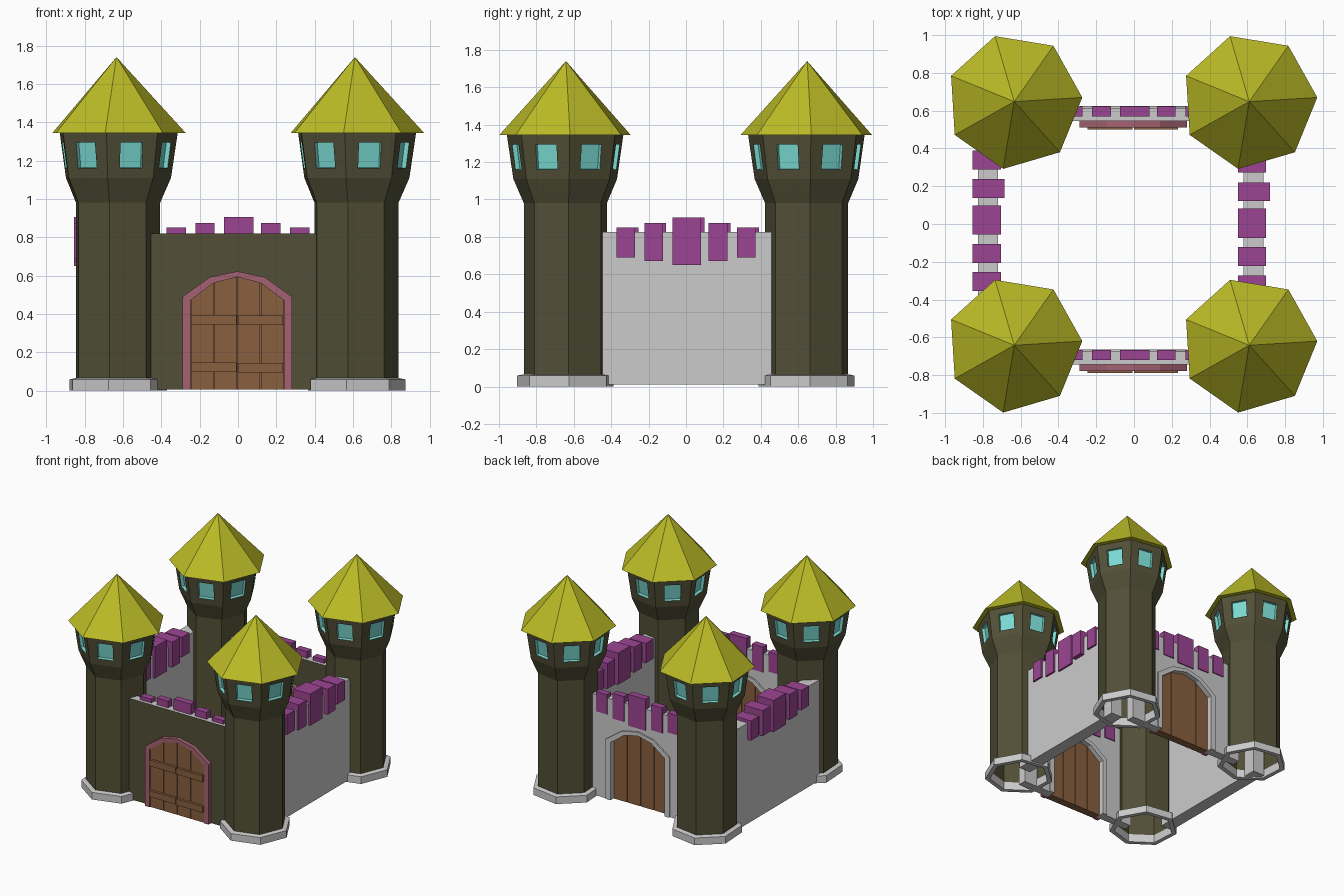
import bpy, bmesh, math
from mathutils import Vector

if "Cube" in bpy.data.objects:
    bpy.data.objects.remove(bpy.data.objects["Cube"])

SIDES, TURN = 7, math.radians(3.5)
TOWER_X, TOWER_Y = (-0.634, 0.61), (-0.642, 0.648)


def material(name, rgb):
    m = bpy.data.materials.new(name)
    m.diffuse_color = (*rgb, 1)
    m.use_nodes = True
    m.node_tree.nodes["Principled BSDF"].inputs["Base Color"].default_value = m.diffuse_color
    return m


OLIVE = material("olive stone", (0.085, 0.08, 0.038))
YELLOW = material("yellow roof", (0.50, 0.50, 0.02))
PURPLE = material("purple stone", (0.33, 0.06, 0.29))
CYAN = material("window glass", (0.20, 0.72, 0.66))
BROWN = material("wood", (0.25, 0.115, 0.05))
PINK = material("pink stone", (0.37, 0.12, 0.17))
GREY = material("grey stone", (0.6, 0.6, 0.6))


def finish(bm, name, mats, loc=(0, 0, 0), fix=True):
    if fix:
        bmesh.ops.recalc_face_normals(bm, faces=bm.faces)
    me = bpy.data.meshes.new(name)
    bm.to_mesh(me)
    bm.free()
    for m in mats:
        me.materials.append(m)
    ob = bpy.data.objects.new(name, me)
    ob.location = loc
    bpy.context.collection.objects.link(ob)
    return ob


def lathe(profile, closed=False):
    """Seven-sided revolve; returns the bmesh and the face bands."""
    bm = bmesh.new()
    rings = []
    for r, z in profile:
        if r == 0:
            rings.append([bm.verts.new((0, 0, z))] * SIDES)
        else:
            rings.append([bm.verts.new((r * math.cos(TURN + k * math.tau / SIDES),
                                        r * math.sin(TURN + k * math.tau / SIDES), z))
                          for k in range(SIDES)])
    pairs = list(zip(rings, rings[1:]))
    if closed:
        pairs.append((rings[-1], rings[0]))
    bands = []
    for a, b in pairs:
        band = []
        for k in range(SIDES):
            n = (k + 1) % SIDES
            quad = list(dict.fromkeys((a[k], a[n], b[n], b[k])))
            band.append(bm.faces.new(quad))
        bands.append(band)
    return bm, bands


def prism(name, outline, y0, y1, mats, loc=(0, 0, 0), front_slot=0):
    """Extrude an x-z outline along y; front_slot colours the -y face."""
    bm = bmesh.new()
    front = bm.faces.new([bm.verts.new((x, y0, z)) for x, z in outline])
    ext = bmesh.ops.extrude_face_region(bm, geom=[front], use_keep_orig=True)
    for v in ext["geom"]:
        if isinstance(v, bmesh.types.BMVert):
            v.co.y = y1
    front.material_index = front_slot
    return finish(bm, name, mats, loc)


def box(name, lo, hi, mat, loc=(0, 0, 0)):
    outline = [(lo[0], lo[2]), (hi[0], lo[2]), (hi[0], hi[2]), (lo[0], hi[2])]
    return prism(name, outline, lo[1], hi[1], [mat], loc)


def tower(x, y):
    # Shaft and flared head, with a recessed window in every head facet
    bm, bands = lathe([(0.228, 0.01), (0.228, 0.98), (0.285, 1.11), (0.32, 1.345)])
    up = Vector((0, 0, 1))
    bm.normal_update()
    for f in bands[2]:
        mid, n = f.calc_center_median(), f.normal.copy()
        side = up.cross(n).normalized()
        rise = n.cross(side)
        bmesh.ops.inset_individual(bm, faces=[f], thickness=0.04)
        for v in f.verts:
            d = v.co - mid
            v.co = (mid + side * math.copysign(0.06, d.dot(side))
                    + rise * math.copysign(0.068, d.dot(rise)))
        reveal = bmesh.ops.inset_individual(bm, faces=[f], thickness=0)["faces"]
        for v in f.verts:
            v.co -= n * 0.025
        for g in [f, *reveal]:
            g.material_index = 1
    finish(bm, "tower_body", [OLIVE, CYAN], (x, y, 0), fix=False)

    # Pointed roof with closed eaves
    bm, _ = lathe([(0, 1.345), (0.361, 1.345), (0, 1.74)])
    finish(bm, "tower_roof", [YELLOW], (x, y, 0))

    # Footing ring
    bm, _ = lathe([(0.226, 0), (0.264, 0), (0.264, 0.058), (0.226, 0.066)], closed=True)
    finish(bm, "tower_footing", [GREY], (x, y, 0))


def arch(w, spring, shoulder, top):
    return [(-w, 0.005), (-w, spring), (-w / 2, shoulder), (0, top),
            (w / 2, shoulder), (w, spring), (w, 0.005)]


OUTER = arch(0.285, 0.49, 0.592, 0.622)
INNER = arch(0.243, 0.472, 0.562, 0.592)
# Battlement blocks: centre, width, bottom, top
BLOCKS = [(-0.322, 0.10, 0.69, 0.85), (-0.173, 0.10, 0.67, 0.875), (0.004, 0.155, 0.65, 0.905),
          (0.171, 0.10, 0.67, 0.875), (0.322, 0.10, 0.69, 0.85)]


def arch_height(x):
    pts = INNER[1:-1]
    for (xa, za), (xb, zb) in zip(pts, pts[1:]):
        if xa <= x <= xb:
            return za + (zb - za) * (x - xa) / (xb - xa)
    return pts[0][1]


def gate_wall(dy):
    loc = (-0.004, dy, 0)
    # Wall with arched opening, olive in front and grey behind
    outline = [(-0.53, 0.005), *INNER, (0.53, 0.005), (0.53, 0.82), (-0.53, 0.82)]
    prism("gate_wall", outline, -0.745, -0.675, [GREY, OLIVE], loc, front_slot=1)
    # Arch surrounds on both sides
    ring = OUTER + INNER[::-1]
    prism("front_arch_frame", ring, -0.778, -0.745, [PINK], loc)
    prism("rear_arch_frame", ring, -0.675, -0.664, [GREY], loc)
    # Door planks, following the arch
    for k in range(4):
        a, b = -0.243 + k * 0.1215 + 0.002, -0.243 + (k + 1) * 0.1215 - 0.002
        plank = [(a, 0.005), (b, 0.005), (b, arch_height(b)), (a, arch_height(a))]
        prism("door_plank", plank, -0.77, -0.705, [BROWN], loc)
    prism("door_core", INNER, -0.76, -0.712, [BROWN], loc)
    # Door cross bars
    for z in (0.093, 0.342):
        for a, b, dz in ((-0.241, -0.003, 0.003), (0.003, 0.238, 0)):
            box("door_bar", (a, -0.79, z + dz), (b, -0.765, z + dz + 0.05), BROWN, loc)
    # Battlements along the rear edge
    for c, w, lo, hi in BLOCKS:
        box("battlement", (c - w / 2, -0.72, lo), (c + w / 2, -0.667, hi), PURPLE, (0, dy, 0))


def side_wall(dx, dy):
    loc = (dx, dy, 0)
    box("side_wall", (0.58, -0.55, 0.01), (0.685, 0.55, 0.825), GREY, loc)
    # Battlements straddling the wall
    for k, (c, w, lo, hi) in enumerate(BLOCKS):
        far = 0.72 if k == 3 else 0.70
        box("battlement", (0.55, c - w / 2, lo), (far, c + w / 2, hi), PURPLE, loc)


for tx in TOWER_X:
    for ty in TOWER_Y:
        tower(tx, ty)
for shift in (0, 1.29):
    gate_wall(shift)
side_wall(0, 0)
side_wall(-1.405, 0.017)
